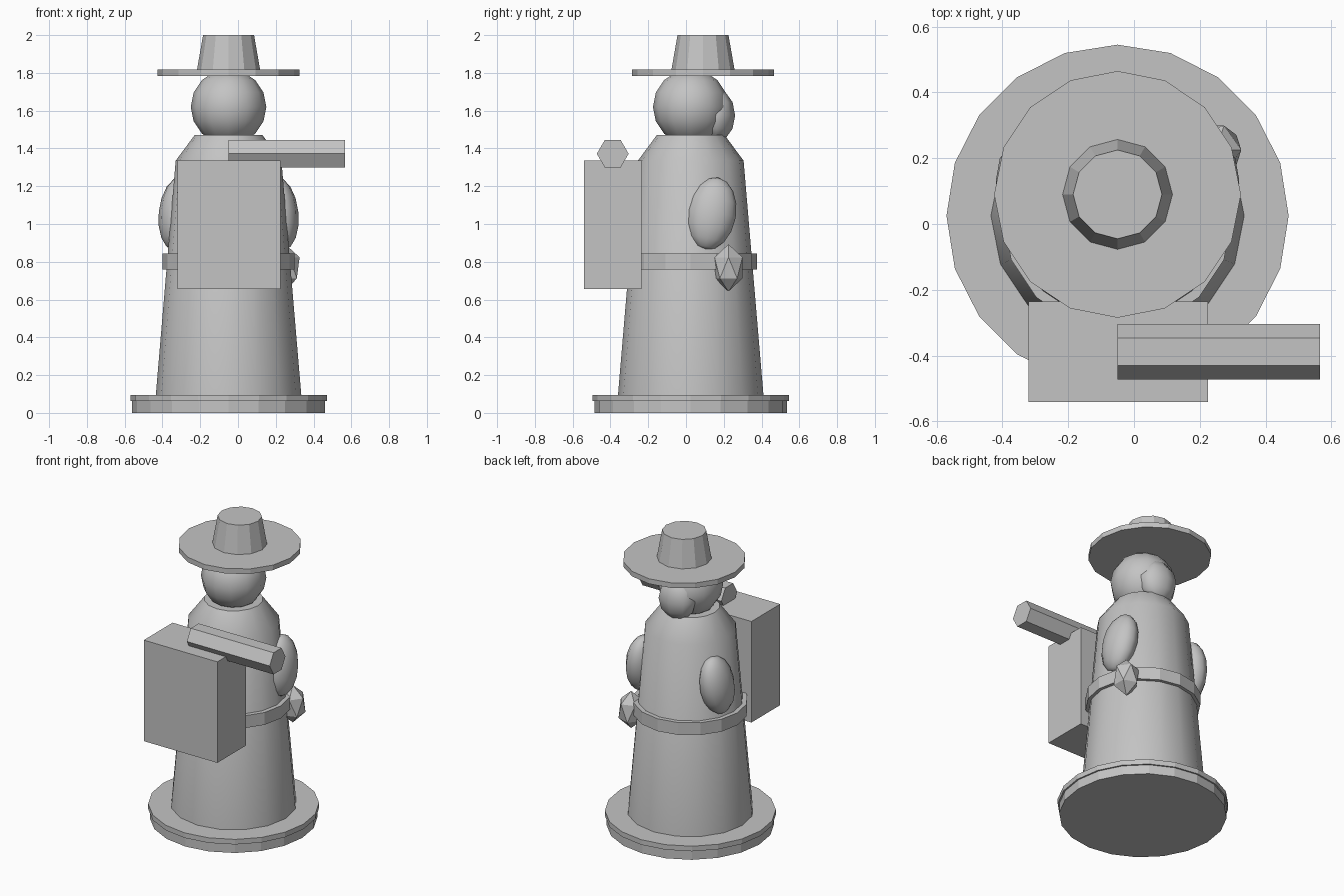
import bpy, math
from mathutils import Matrix, Vector

cube = bpy.data.objects.get("Cube")
if cube:
    bpy.data.objects.remove(cube, do_unlink=True)

CX, CY = -0.05, 0.025  # axis of the figure

grey = bpy.data.materials.new("plain grey")
grey.use_nodes = True
GREY = (0.55, 0.55, 0.55, 1)
grey.diffuse_color = GREY
grey.node_tree.nodes["Principled BSDF"].inputs["Base Color"].default_value = GREY


def finish(name, smooth_angle=None):
    """Name the active object, give it the material and its shading."""
    ob = bpy.context.object
    ob.name = ob.data.name = name
    ob.data.materials.append(grey)
    if smooth_angle:
        bpy.ops.object.shade_smooth_by_angle(angle=math.radians(smooth_angle))
    return ob


def lathe(name, profile, sides, y=CY, smooth_angle=None):
    """Closed turned solid from (radius, height) pairs."""
    verts, faces = [], []
    for r, z in profile:
        for i in range(sides):
            a = math.tau * i / sides
            verts.append((CX + r * math.cos(a), y + r * math.sin(a), z))
    for k in range(len(profile) - 1):
        for i in range(sides):
            j = (i + 1) % sides
            faces.append((k * sides + i, k * sides + j,
                          (k + 1) * sides + j, (k + 1) * sides + i))
    faces.append(tuple(reversed(range(sides))))
    faces.append(tuple(range(len(verts) - sides, len(verts))))
    mesh = bpy.data.meshes.new(name)
    mesh.from_pydata(verts, [], faces)
    ob = bpy.data.objects.new(name, mesh)
    bpy.context.collection.objects.link(ob)
    bpy.ops.object.select_all(action='DESELECT')
    ob.select_set(True)
    bpy.context.view_layer.objects.active = ob
    return finish(name, smooth_angle)


def ellipsoid(name, centre, radii, tilt=(0, 0, 0), segments=12, rings=8):
    bpy.ops.mesh.primitive_uv_sphere_add(segments=segments, ring_count=rings, radius=1,
                                         location=centre, rotation=tilt)
    bpy.context.object.scale = radii
    return finish(name, 60)


# Base disc in two steps
lathe("base_foot", [(0.51, 0), (0.51, 0.062)], 20)
lathe("base_rim", [(0.52, 0.062), (0.52, 0.096)], 20)

# Robe with sloping shoulders, and belt
lathe("robe", [(0.385, 0.096), (0.28, 1.335), (0.18, 1.47)], 16, smooth_angle=50)
lathe("belt", [(0.35, 0.76), (0.35, 0.843)], 16)

# Head and beard
ellipsoid("head", (CX, CY, 1.62), (0.2, 0.2, 0.2))
ellipsoid("beard", (CX, 0.16, 1.575), (0.13, 0.1, 0.14), segments=8, rings=6)

# Hat set slightly forward
lathe("hat_brim", [(0.375, 1.783), (0.375, 1.817)], 16, y=0.09)
lathe("hat_crown", [(0.167, 1.817), (0.135, 2.0)], 12, y=0.09)

# Arms
for side, label in ((1, "left"), (-1, "right")):
    ellipsoid(label + "_arm", (CX + side * 0.275, 0.135, 1.055), (0.095, 0.13, 0.195),
              tilt=(math.radians(-10), side * math.radians(-6), 0))

# Faceted pouch hanging at the belt
bpy.ops.mesh.primitive_ico_sphere_add(subdivisions=1, radius=1, location=(0.25, 0.225, 0.768))
bpy.context.object.scale = (0.085, 0.087, 0.125)
finish("pouch")

# Box pack
bpy.ops.mesh.primitive_cube_add(size=1, location=(-0.048, -0.388, 0.996))
bpy.context.object.scale = (0.546, 0.306, 0.678)
finish("pack")

# Six-sided bedroll lying across the pack
bpy.ops.mesh.primitive_cylinder_add(vertices=6, radius=0.084, depth=0.615)
roll = finish("bedroll")
roll.data.transform(Matrix.Rotation(math.pi / 2, 4, 'Y'))
roll.location = Vector((0.258, -0.388, 1.372))
